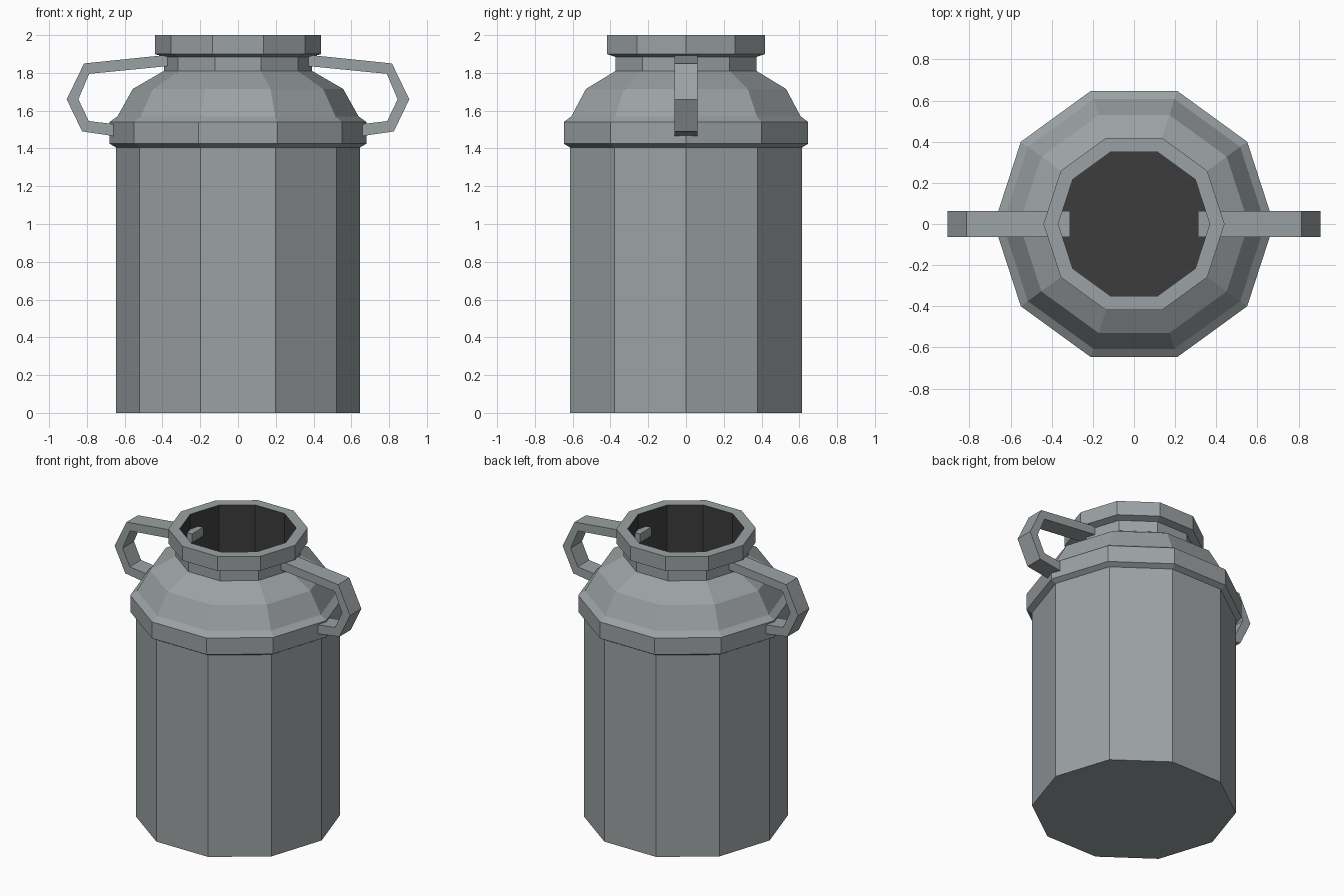
import bpy, bmesh, math

if "Cube" in bpy.data.objects:
    bpy.data.objects.remove(bpy.data.objects["Cube"])

SIDES = 10


def material(name, rgb):
    m = bpy.data.materials.new(name)
    m.diffuse_color = (*rgb, 1)
    m.use_nodes = True
    m.node_tree.nodes["Principled BSDF"].inputs["Base Color"].default_value = m.diffuse_color
    return m


steel = material("steel grey", (0.33, 0.36, 0.37))
dark = material("dark interior", (0.045, 0.045, 0.045))


def finish(name, bm, mats):
    me = bpy.data.meshes.new(name)
    bm.to_mesh(me)
    bm.free()
    for m in mats:
        me.materials.append(m)
    ob = bpy.data.objects.new(name, me)
    bpy.context.collection.objects.link(ob)
    return ob


# Can: ten-sided lathe, up the outside, over the lip and down the inside
profile = [(0.645, 0), (0.645, 1.405), (0.68, 1.425), (0.68, 1.54),
           (0.638, 1.57), (0.557, 1.715), (0.393, 1.81), (0.393, 1.885),
           (0.44, 1.9), (0.44, 2.0), (0.368, 2.0), (0.368, 0.9)]
LIP = 10  # profile point where the interior starts

bm = bmesh.new()
rings = []
for r, z in profile:
    rings.append([bm.verts.new((r * math.cos(2 * math.pi * i / SIDES),
                                r * math.sin(2 * math.pi * i / SIDES), z))
                  for i in range(SIDES)])
for k in range(len(rings) - 1):
    a, b = rings[k], rings[k + 1]
    for i in range(SIDES):
        j = (i + 1) % SIDES
        f = bm.faces.new((a[i], a[j], b[j], b[i]))
        f.material_index = 1 if k >= LIP else 0
bm.faces.new(rings[0][::-1])
bm.faces.new(rings[-1]).material_index = 1
finish("can_body", bm, [steel, dark])

# Handles: bent flat bar from the neck down to the shoulder band
outer = [(0.31, 1.902), (0.815, 1.85), (0.907, 1.66), (0.825, 1.49), (0.64, 1.463)]
inner = [(0.31, 1.842), (0.788, 1.795), (0.845, 1.66), (0.79, 1.545), (0.64, 1.527)]


def handle(name, side):
    bm = bmesh.new()
    sections = []
    for (xo, zo), (xi, zi) in zip(outer, inner):
        sections.append([bm.verts.new((side * x, y, z)) for x, y, z in
                         ((xo, -0.062, zo), (xo, 0.062, zo),
                          (xi, 0.062, zi), (xi, -0.062, zi))])
    for a, b in zip(sections, sections[1:]):
        for i in range(4):
            j = (i + 1) % 4
            bm.faces.new((a[i], a[j], b[j], b[i]))
    bm.faces.new(sections[0])
    bm.faces.new(sections[-1])
    bmesh.ops.recalc_face_normals(bm, faces=bm.faces)
    finish(name, bm, [steel])


handle("right_handle", 1)
handle("left_handle", -1)
